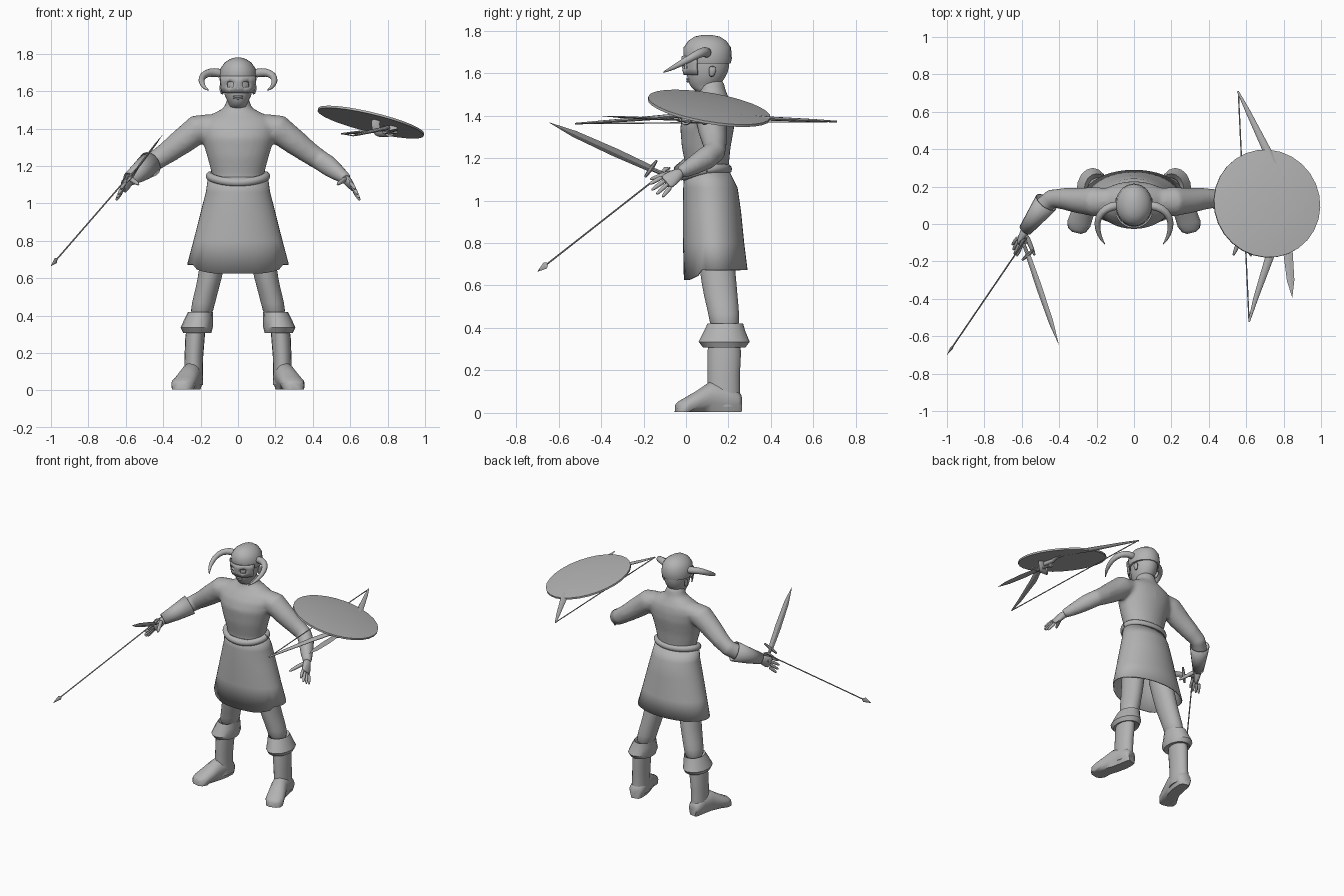
import bpy, bmesh, math
from mathutils import Vector

cube = bpy.data.objects.get("Cube")
if cube:
    bpy.data.objects.remove(cube, do_unlink=True)

grey = bpy.data.materials.new("plain_grey")
grey.use_nodes = True
grey.diffuse_color = (0.45, 0.45, 0.45, 1)
grey.node_tree.nodes["Principled BSDF"].inputs["Base Color"].default_value = (0.45, 0.45, 0.45, 1)

Z, Y = Vector((0, 0, 1)), Vector((0, 1, 0))


def loft(bm, rings, n=16, ref=Z, axis=None, side=1, caps=True):
    """Skin elliptical rings (x, y, z, radius_u, radius_v) along a path."""
    pts = [Vector((r[0] * side, r[1], r[2])) for r in rings]
    loops = []
    for i, (p, r) in enumerate(zip(pts, rings)):
        t = axis or (pts[min(i + 1, len(pts) - 1)] - pts[max(i - 1, 0)]).normalized()
        u = t.cross(ref).normalized()
        v = u.cross(t)
        angles = [math.tau * k / n for k in range(n)]
        loops.append([bm.verts.new(p + u * r[3] * math.cos(a) + v * r[4] * math.sin(a)) for a in angles])
    for a, b in zip(loops, loops[1:]):
        for k in range(n):
            bm.faces.new((a[k], a[(k + 1) % n], b[(k + 1) % n], b[k]))
    if caps:
        bm.faces.new(loops[0])
        bm.faces.new(loops[-1])


def finish(name, bm, subsurf=0, solid=0, angle=50):
    bmesh.ops.recalc_face_normals(bm, faces=bm.faces)
    me = bpy.data.meshes.new(name)
    bm.to_mesh(me)
    bm.free()
    me.materials.append(grey)
    me.polygons.foreach_set("use_smooth", [True] * len(me.polygons))
    me.set_sharp_from_angle(angle=math.radians(angle))
    ob = bpy.data.objects.new(name, me)
    bpy.context.collection.objects.link(ob)
    if solid:
        m = ob.modifiers.new("thickness", "SOLIDIFY")
        m.thickness = solid
    if subsurf:
        ob.modifiers.new("rounding", "SUBSURF").levels = subsurf
        ob.modifiers["rounding"].render_levels = subsurf
    return ob


def part(name, rings, subsurf=0, solid=0, angle=50, **kw):
    bm = bmesh.new()
    loft(bm, rings, **kw)
    return finish(name, bm, subsurf, solid, angle)


def stack(levels):
    """Centred horizontal rings from (z, y, rx, ry)."""
    return [(0, y, z, rx, ry) for z, y, rx, ry in levels]


def rod(name, a, b, r, n=6):
    return part(name, [(*a, r, r), (*b, r, r)], n=n)


# Bare torso and arms, blended into one skin
bm = bmesh.new()
loft(bm, stack([(1.05, .1, .14, .1), (1.15, .1, .138, .1), (1.25, .095, .165, .115),
                (1.35, .1, .195, .128), (1.41, .11, .205, .118), (1.45, .12, .185, .1),
                (1.48, .125, .135, .08), (1.51, .125, .075, .065), (1.57, .115, .056, .06)]),
     n=32, ref=Y, axis=Z)
arm = [(.14, .12, 1.42, .07, .06), (.21, .12, 1.4, .08, .078), (.3, .125, 1.33, .068, .07),
       (.38, .135, 1.27, .058, .06), (.44, .135, 1.23, .052, .055), (.485, .095, 1.2, .052, .056),
       (.53, .035, 1.165, .044, .046), (.58, -.03, 1.13, .03, .031)]
for s in (1, -1):
    loft(bm, arm, side=s)
body = finish("torso_and_arms", bm)
m = body.modifiers.new("blend", "REMESH")
m.mode, m.voxel_size, m.use_smooth_shade = "VOXEL", 0.012, True
m = body.modifiers.new("soften", "SMOOTH")
m.factor, m.iterations = 0.5, 8

# Hands with spread fingers
along = Vector((.42, -.76, -.5)).normalized()
across = Vector((.3, .6, -.7)).normalized()
wrist = Vector((.572, -.02, 1.135))
for s, label in ((1, "left"), (-1, "right")):
    bm = bmesh.new()
    palm = [(0, .028, .026), (.04, .024, .034), (.08, .018, .042), (.105, .012, .038)]
    loft(bm, [(*(wrist + along * d), a, b) for d, a, b in palm], n=12, ref=across, side=s)
    for k in range(4):
        o = (k - 1.5) * .021
        root = wrist + along * .09 + across * o
        heading = (along + across * o * 6 + Vector((0, 0, -.12))).normalized()
        size = .095 - abs(k - 1.3) * .012
        loft(bm, [(*(root + heading * size * f), r, r) for f, r in ((0, .012), (.5, .011), (.85, .009), (1, .004))],
             n=8, ref=across, side=s)
    thumb = wrist + along * .03 - across * .02
    tip = Vector((.53, -.17, 1.1))
    loft(bm, [(*thumb.lerp(tip, f), r, r) for f, r in ((0, .016), (.5, .014), (.85, .011), (1, .004))],
         n=8, side=s)
    finish(label + "_hand", bm, subsurf=1)

# Flared bracer on the right forearm
part("right_bracer", [(.47, .115, 1.21, .066, .07), (.53, .035, 1.165, .05, .054), (.582, -.033, 1.13, .036, .038)],
     side=-1, caps=False, solid=.006, n=16)

# Head
part("head", stack([(1.5, .12, .055, .06), (1.53, .085, .045, .06), (1.555, .09, .064, .08),
                    (1.6, .1, .08, .1), (1.66, .105, .086, .105), (1.72, .108, .075, .09)]),
     n=20, ref=Y, axis=Z, subsurf=1, angle=180)
part("nose", [(0, .01, 1.645, .01, .01), (0, -.012, 1.61, .016, .018), (0, .01, 1.595, .016, .01)],
     n=8, ref=Y, axis=Z, subsurf=1, angle=180)
bm = bmesh.new()
for z in (1.562, 1.572):
    loft(bm, [(-.028, .014, z, .005, .005), (0, .004, z, .008, .007), (.028, .014, z, .005, .005)], n=8)
for s in (1, -1):
    loft(bm, [(.083, .12, 1.58, .008, .01), (.09, .125, 1.61, .012, .02), (.09, .125, 1.635, .01, .018)],
         n=10, ref=Y, axis=Z, side=s)
finish("lips_and_ears", bm, subsurf=1)

# Helmet dome and its face mask with two eye openings
part("helmet", stack([(1.645, .105, .095, .105), (1.67, .102, .1, .114), (1.72, .1, .094, .112),
                      (1.752, .1, .072, .09), (1.772, .1, .042, .06), (1.78, .1, .012, .02)]),
     n=24, ref=Y, axis=Z, angle=60)
bm = bmesh.new()
rows = []
for z, grow in ((1.592, -.008), (1.622, -.002), (1.65, 0), (1.68, .003)):
    row = []
    for k in range(-6, 8):
        a = math.radians(k * 10 - 95)
        row.append(bm.verts.new(((.098 + grow) * math.cos(a), .102 + (.114 + grow) * math.sin(a), z)))
    rows.append(row)
for r in range(3):
    for k in range(13):
        if not (r == 1 and abs(k - 6) in (2, 3)):
            bm.faces.new((rows[r][k], rows[r][k + 1], rows[r + 1][k + 1], rows[r + 1][k]))
finish("face_mask", bm, solid=.008)

# Curled horns
horn = [(.075, .1, 1.69, .026, .026), (.125, .095, 1.703, .025, .025), (.175, .065, 1.695, .022, .022),
        (.197, .02, 1.67, .019, .019), (.195, -.03, 1.643, .015, .015), (.18, -.075, 1.618, .01, .01),
        (.153, -.112, 1.602, .002, .002)]
for s, label in ((1, "left"), (-1, "right")):
    part(label + "_horn", horn, n=10, side=s, subsurf=1)

# Wrapped skirt, hem dipping in front, and rolled waistband
bm = bmesh.new()
loft(bm, stack([(1.14, .098, .16, .105), (1.06, .115, .172, .128), (.95, .122, .2, .137),
                (.8, .13, .238, .144), (.655, .14, .272, .15)]), n=40, ref=Y, axis=Z, caps=False)
for v in bm.verts:
    if v.co.z < .7:
        v.co.z += .018 if v.co.y > .07 else -.03 * min(1, (.07 - v.co.y) / .06)
finish("skirt", bm, solid=.008)
bm = bmesh.new()
band = []
for k in range(41):
    a = math.tau * k / 40
    band.append((.152 * math.cos(a), .097 + .1 * math.sin(a), 1.138 + .018 * math.sin(a) + .008 * math.cos(2 * a), .02, .022))
loft(bm, band, n=10, caps=False)
finish("waistband", bm, angle=180)

# Legs, fur cuffs and boots
leg = [(.09, .12, .95, .085, .09), (.14, .15, .65, .066, .085), (.165, .165, .54, .063, .08),
       (.185, .178, .47, .063, .073), (.2, .185, .38, .06, .07)]
cuff = [(.2, .185, .39, .05, .06), (.2, .185, .42, .066, .084), (.21, .182, .385, .075, .097),
        (.221, .18, .335, .086, .12), (.218, .18, .308, .076, .1), (.222, .18, .318, .045, .06)]
boot = [(.222, .18, .36, .05, .075), (.23, .18, .28, .052, .08), (.236, .178, .18, .05, .077),
        (.238, .178, .1, .05, .077), (.238, .178, .03, .052, .08)]
foot = [(.232, .256, .05, .036, .04), (.235, .235, .056, .05, .052), (.24, .18, .07, .055, .07),
        (.255, .11, .073, .055, .072), (.278, .05, .053, .061, .051), (.295, .0, .038, .063, .036),
        (.305, -.032, .03, .05, .026), (.308, -.047, .026, .025, .015)]
for s, label in ((1, "left"), (-1, "right")):
    part(label + "_leg", leg, n=20, ref=Y, axis=Z, side=s, subsurf=1)
    part(label + "_boot_cuff", cuff, n=16, ref=Y, axis=Z, side=s, angle=35)
    part(label + "_boot_shaft", boot, n=18, ref=Y, axis=Z, side=s)
    bm = bmesh.new()
    loft(bm, foot, n=16, side=s, axis=Vector((s * .25, -1, 0)).normalized())
    for v in bm.verts:  # flat sole, squarer lower edge
        if v.co.z < .03:
            v.co.z = .004
    finish(label + "_boot_foot", bm, angle=60)


def bladed(name, pommel, guard, tip, width, half, guard_half):
    """Diamond-section blade with a crossguard and grip."""
    p, g, t = Vector(pommel), Vector(guard), Vector(tip)
    w = Vector(width).normalized()
    bm = bmesh.new()
    loft(bm, [(*g.lerp(t, f), .006 * k, half * k) for f, k in ((0, .8), (.35, 1), (.75, .8), (1, .03))], n=4, ref=w)
    loft(bm, [(*(g + w * d), r, r) for d, r in ((-guard_half, .006), (0, .012), (guard_half, .006))], n=6, ref=(t - g).normalized())
    loft(bm, [(*p.lerp(g, f), r, r) for f, r in ((0, .012), (.12, .016), (.2, .009), (1, .01))], n=8, ref=w)
    finish(name, bm, angle=25)


# Sword and arrow in the right hand
bladed("sword", (-.61, -.06, 1.105), (-.567, -.165, 1.15), (-.402, -.645, 1.368), (.53, .49, .69), .024, .055)
nock, point = Vector((-.575, -.075, 1.155)), Vector((-1, -.7, .665))
rod("arrow_shaft", nock, nock.lerp(point, .95), .004)
part("arrow_head", [(*nock.lerp(point, f), r * .5, r) for f, r in ((.92, .003), (.94, .017), (1, .001))], n=4)
for k, ref in enumerate((Z, Vector((1, 0, 0)))):
    part("arrow_fletching_%d" % (k + 1), [(*nock.lerp(point, f), .002, r) for f, r in ((.01, .01), (.03, .02), (.11, .004))],
         n=4, ref=ref)

# Round shield floating beyond the left hand
normal = Vector((.24, .17, 1)).normalized()
centre = Vector((.712, .11, 1.44))
tilt = normal.to_track_quat("Z", "Y")
bm = bmesh.new()
loft(bm, [(0, 0, h, r, r) for r, h in ((.292, -.012), (.292, 0), (.22, .008), (.12, .013), (.02, .015))],
     n=28, ref=Y, axis=Z)
for v in bm.verts:
    v.co = centre + tilt @ v.co
finish("shield", bm, angle=40)
strap = []
for k in range(9):
    a = math.pi * k / 8
    strap.append((*(centre + tilt @ Vector((-.13, .06 * math.cos(a), -.01 - .07 * math.sin(a)))), .006, .022))
part("shield_strap", strap, n=8, ref=Vector((1, 0, 0)))

# Recurved bow and dagger stowed beneath the shield
bow = [(.555, .71, 1.372, .005, .004), (.61, .6, 1.377, .013, .007), (.712, .39, 1.386, .022, .01),
       (.785, .24, 1.4, .02, .011), (.8, .16, 1.403, .014, .014), (.785, .1, 1.402, .014, .015),
       (.8, .03, 1.403, .014, .014), (.785, -.04, 1.4, .02, .011), (.727, -.17, 1.388, .023, .01),
       (.65, -.4, 1.37, .013, .007), (.615, -.522, 1.362, .005, .004)]
part("bow", bow, n=8)
rod("bow_string", (.558, .705, 1.372), (.615, -.518, 1.362), .0035)
bladed("dagger", (.79, .1, 1.37), (.812, -.03, 1.38), (.846, -.392, 1.397), (1, .1, 0), .025, .04)
